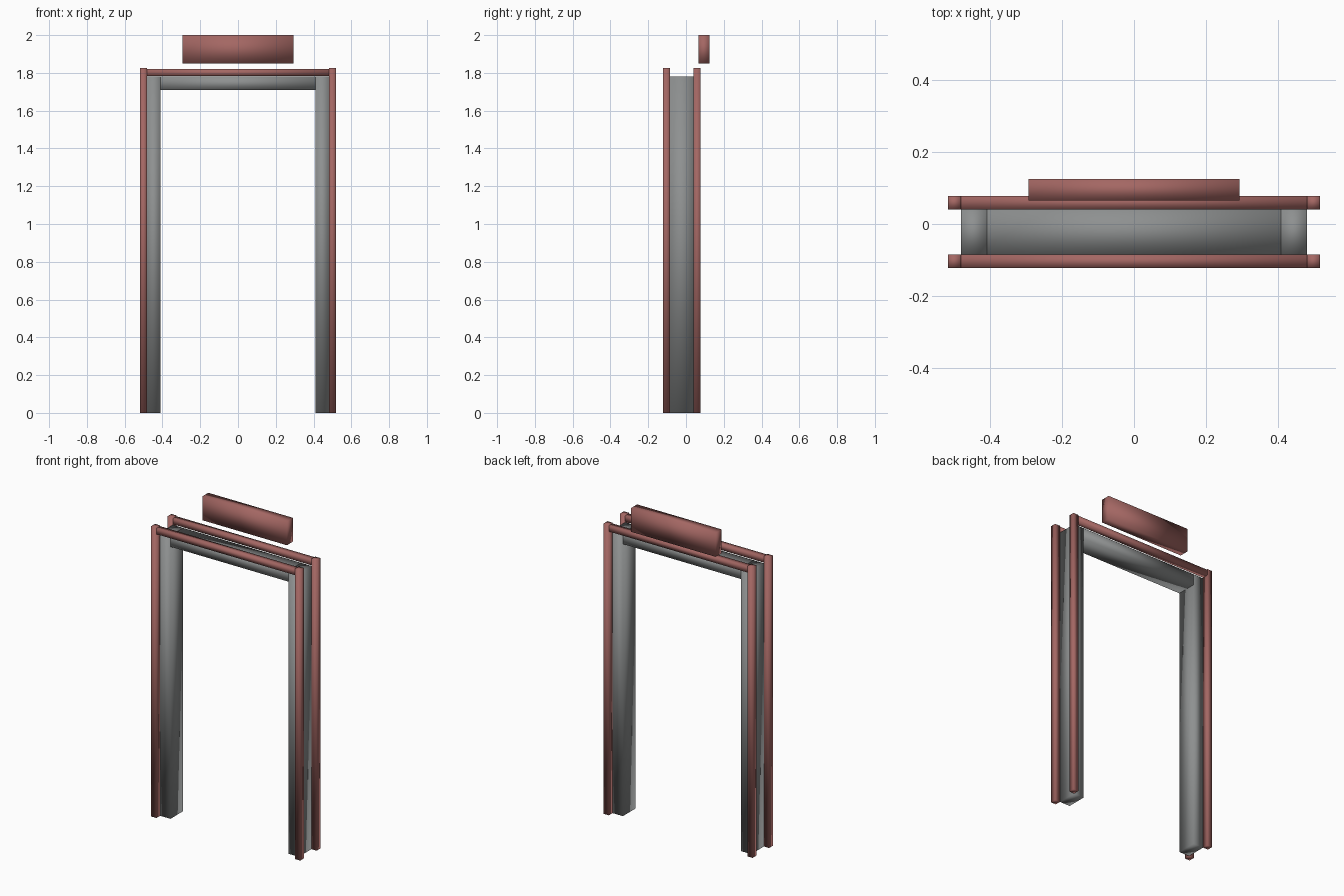
import bpy
import bmesh
from mathutils import Vector

cube = bpy.data.objects.get("Cube")
if cube:
    bpy.data.objects.remove(cube, do_unlink=True)


def material(name, colour):
    mat = bpy.data.materials.new(name)
    mat.use_nodes = True
    mat.diffuse_color = colour
    mat.node_tree.nodes["Principled BSDF"].inputs["Base Color"].default_value = colour
    return mat


RED = material("dusty red", (0.37, 0.135, 0.125, 1))
GREY = material("steel grey", (0.27, 0.28, 0.28, 1))


def box(name, low, high, mat):
    """Softly shaded box between two opposite corners."""
    low, high = Vector(low), Vector(high)
    size, centre = high - low, (low + high) / 2
    mesh = bpy.data.meshes.new(name)
    bm = bmesh.new()
    bmesh.ops.create_cube(bm, size=1)
    for v in bm.verts:
        v.co = Vector(a * b for a, b in zip(v.co, size))
    for f in bm.faces:
        f.smooth = True
    bm.to_mesh(mesh)
    bm.free()
    mesh.materials.append(mat)
    obj = bpy.data.objects.new(name, mesh)
    obj.location = centre
    bpy.context.collection.objects.link(obj)
    return obj


INNER, JAMB, OUTER = 0.41, 0.482, 0.518
FRONT, BACK = (-0.122, -0.085), (0.041, 0.078)

# Grey door lining: two jambs and the lintel between them
for side, sx in (("left", 1), ("right", -1)):
    xs = sorted((sx * INNER, sx * JAMB))
    box(side + "_jamb", (xs[0], FRONT[1], 0), (xs[1], BACK[0], 1.78), GREY)
box("lintel", (-INNER, FRONT[1], 1.71), (INNER, BACK[0], 1.78), GREY)

# Red trim on both faces: posts and the rail joining them
for face, (y0, y1) in (("front", FRONT), ("back", BACK)):
    for side, sx in (("left", 1), ("right", -1)):
        xs = sorted((sx * JAMB, sx * OUTER))
        box(f"{face}_{side}_post", (xs[0], y0, 0), (xs[1], y1, 1.825), RED)
    box(face + "_rail", (-JAMB, y0, 1.784), (JAMB, y1, 1.82), RED)

# Plate floating above the back rail
box("sign_plate", (-0.294, 0.066, 1.85), (0.294, 0.125, 2.0), RED)
